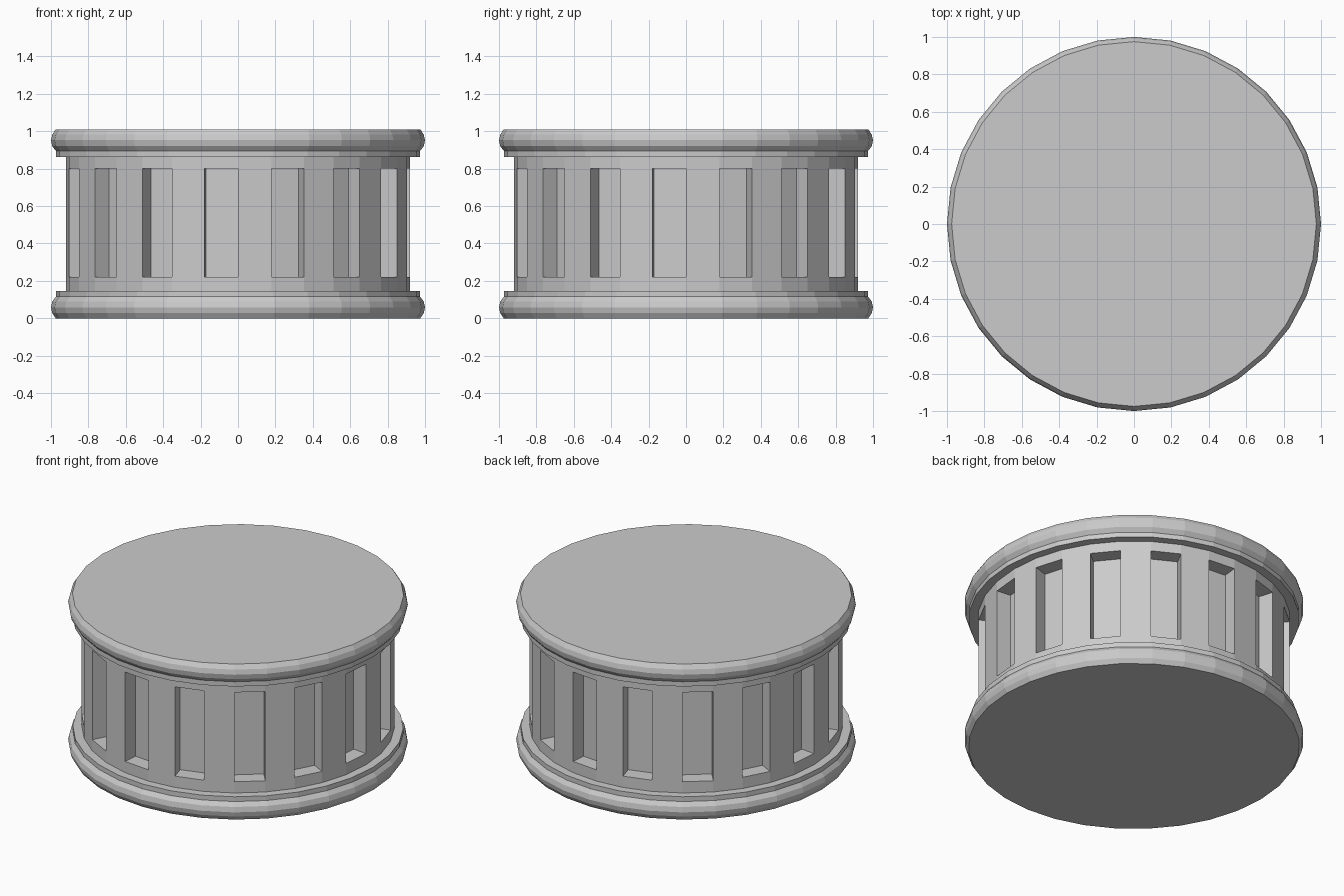
import bpy, bmesh, math

if "Cube" in bpy.data.objects:
    bpy.data.objects.remove(bpy.data.objects["Cube"])

SIDES = 32

stone = bpy.data.materials.new("plain grey")
stone.diffuse_color = (0.6, 0.6, 0.6, 1)
stone.use_nodes = True
stone.node_tree.nodes["Principled BSDF"].inputs["Base Color"].default_value = stone.diffuse_color


def lathe(name, profile, cut=None):
    """Closed faceted solid turned from (radius, height) points, bottom to top."""
    bm = bmesh.new()
    rings = []
    for r, z in profile:
        rings.append([bm.verts.new((r * math.cos(math.tau * i / SIDES),
                                    r * math.sin(math.tau * i / SIDES), z))
                      for i in range(SIDES)])
    bm.faces.new(rings[0][::-1])
    bm.faces.new(rings[-1])
    picked = []
    for level, (low, high) in enumerate(zip(rings, rings[1:])):
        for i in range(SIDES):
            j = (i + 1) % SIDES
            face = bm.faces.new((low[i], low[j], high[j], high[i]))
            if cut and level == cut[0] and i % 2:
                picked.append(face)
    bm.normal_update()
    # recess every other side panel straight inwards
    if picked:
        for face in bmesh.ops.extrude_discrete_faces(bm, faces=picked)["faces"]:
            face.normal_update()
            bmesh.ops.translate(bm, verts=face.verts, vec=face.normal * -cut[1])
    bm.normal_update()
    mesh = bpy.data.meshes.new(name)
    bm.to_mesh(mesh)
    bm.free()
    mesh.materials.append(stone)
    obj = bpy.data.objects.new(name, mesh)
    bpy.context.collection.objects.link(obj)
    return obj


HEIGHT = 1.01

# drum wall with sixteen tall recesses
lathe("drum_wall", [(0.92, 0.13), (0.92, 0.22), (0.92, 0.80), (0.92, 0.88)],
      cut=(1, 0.096))

# rounded rim with a thin straight step, mirrored for the top
rim = [(0.975, 0.0), (0.993, 0.028), (1.0, 0.058), (0.993, 0.09),
       (0.973, 0.116), (0.973, 0.147)]
lathe("bottom_rim", rim)
lathe("top_rim", [(r, HEIGHT - z) for r, z in reversed(rim)])
